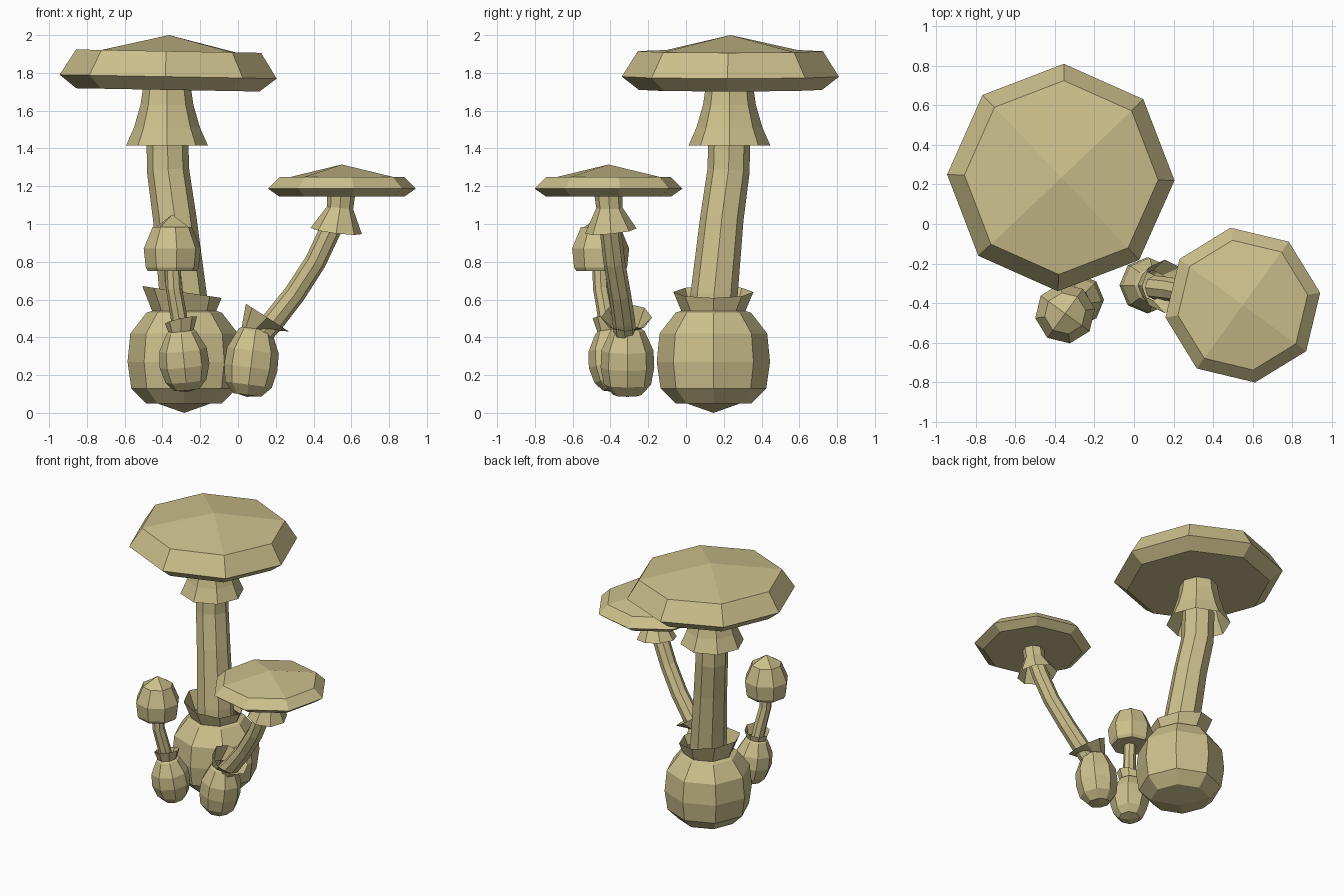
import bpy
from math import cos, sin, tau, radians
from mathutils import Vector

cube = bpy.data.objects.get("Cube")
if cube:
    bpy.data.objects.remove(cube, do_unlink=True)

SIDES = 8
UP = Vector((0, 0, 1))

tan = bpy.data.materials.new("pale_tan")
tan.use_nodes = True
colour = (0.61, 0.53, 0.265, 1)
tan.diffuse_color = colour
tan.node_tree.nodes["Principled BSDF"].inputs["Base Color"].default_value = colour


def loft(name, rings, phase=0):
    """Skin rings of (centre, radius, normal), bottom to top; radius 0 is a pole."""
    verts, faces, loops = [], [], []
    for centre, radius, normal in rings:
        turn = UP.rotation_difference(Vector(normal))
        start = len(verts)
        count = SIDES if radius else 1
        for i in range(count):
            a = radians(phase) + tau * i / SIDES
            verts.append(Vector(centre) + turn @ Vector((radius * cos(a), radius * sin(a), 0)))
        loops.append(list(range(start, start + count)))
    for low, high in zip(loops, loops[1:]):
        if len(low) == 1 or len(high) == 1:
            # poles are closed with four wide quads
            for i in range(1, SIDES, 2):
                j, k = (i + 1) % SIDES, (i + 2) % SIDES
                if len(high) == 1:
                    faces.append((low[i], low[j], low[k], high[0]))
                else:
                    faces.append((high[k], high[j], high[i], low[0]))
        else:
            for i in range(SIDES):
                j = (i + 1) % SIDES
                faces.append((low[i], low[j], high[j], high[i]))
    mesh = bpy.data.meshes.new(name)
    mesh.from_pydata(verts, [], faces)
    mesh.materials.append(tan)
    obj = bpy.data.objects.new(name, mesh)
    bpy.context.collection.objects.link(obj)
    return obj


def turned(centre, profile, lean=(0, 0)):
    """Rings from a (radius, height) profile around a slightly leaning axis."""
    x, y, mid = centre
    normal = (lean[0], lean[1], 1)
    return [((x + lean[0] * (z - mid), y + lean[1] * (z - mid), z), r, normal)
            for r, z in profile]


def stem(name, path, phase=0):
    """Tube along points of (x, y, z, radius)."""
    points = [Vector(p[:3]) for p in path]
    rings = []
    for i, p in enumerate(points):
        direction = points[min(i + 1, len(points) - 1)] - points[max(i - 1, 0)]
        rings.append((p, path[i][3], direction))
    return loft(name, rings, phase)


# large mushroom
loft("large_bulb",
     turned((-0.285, 0.145, 0.3), [(0, 0), (0.2, 0.05), (0.28, 0.13), (0.3, 0.27),
                                   (0.285, 0.42), (0.2, 0.53), (0.17, 0.54)])
     + [((-0.297, 0.145, 0.64), 0.212, (0.15, 0, 1))])
stem("large_stem", [(-0.285, 0.145, 0.45, 0.13), (-0.29, 0.148, 0.62, 0.125),
                    (-0.335, 0.19, 1.03, 0.115), (-0.37, 0.225, 1.28, 0.112),
                    (-0.375, 0.23, 1.5, 0.11)])
loft("large_skirt", turned((-0.376, 0.23, 1.41), [(0.217, 1.415), (0.175, 1.51),
                                                  (0.14, 1.63), (0.127, 1.72)]))
loft("large_cap", turned((-0.37, 0.235, 1.78),
                         [(0, 1.71), (0.485, 1.71), (0.575, 1.78), (0.49, 1.915), (0, 2)],
                         (0.018, 0)), -1.5)

# leaning mushroom
loft("leaning_bulb",
     turned((0.07, -0.31, 0.26), [(0, 0.085), (0.075, 0.095), (0.125, 0.15), (0.142, 0.24),
                                  (0.138, 0.33), (0.09, 0.435), (0.075, 0.445)], (0.13, 0))
     + [((0.155, -0.315, 0.505), 0.135, (0.55, 0, 0.85))])
stem("leaning_stem", [(0.1, -0.32, 0.39, 0.06), (0.19, -0.33, 0.49, 0.06),
                      (0.3, -0.35, 0.63, 0.058), (0.41, -0.38, 0.8, 0.057),
                      (0.49, -0.4, 0.97, 0.057), (0.535, -0.405, 1.08, 0.055)])
loft("leaning_skirt", [((0.52, -0.398, 0.963), 0.137, (0.12, -0.1, 1)),
                       ((0.54, -0.405, 1.085), 0.07, (0.1, 0, 1)),
                       ((0.545, -0.41, 1.155), 0.075, UP)])
loft("leaning_cap", turned((0.55, -0.41, 1.18),
                           [(0, 1.145), (0.335, 1.145), (0.396, 1.187),
                            (0.332, 1.25), (0, 1.315)]), 9)

# young closed mushroom
loft("young_bulb",
     turned((-0.285, -0.385, 0.27), [(0, 0.11), (0.07, 0.125), (0.11, 0.17), (0.132, 0.25),
                                     (0.126, 0.335), (0.08, 0.425), (0.068, 0.435)],
            (-0.1, -0.1))
     + [((-0.302, -0.408, 0.492), 0.087, (-0.22, 0.1, 1))])
stem("young_stem", [(-0.297, -0.405, 0.4, 0.045), (-0.315, -0.425, 0.52, 0.044),
                    (-0.34, -0.45, 0.66, 0.042), (-0.346, -0.455, 0.78, 0.042)])
loft("young_cap", turned((-0.348, -0.452, 0.85),
                         [(0, 0.75), (0.13, 0.75), (0.142, 0.77), (0.153, 0.87),
                          (0.105, 0.985), (0, 1.05)]), 9)
